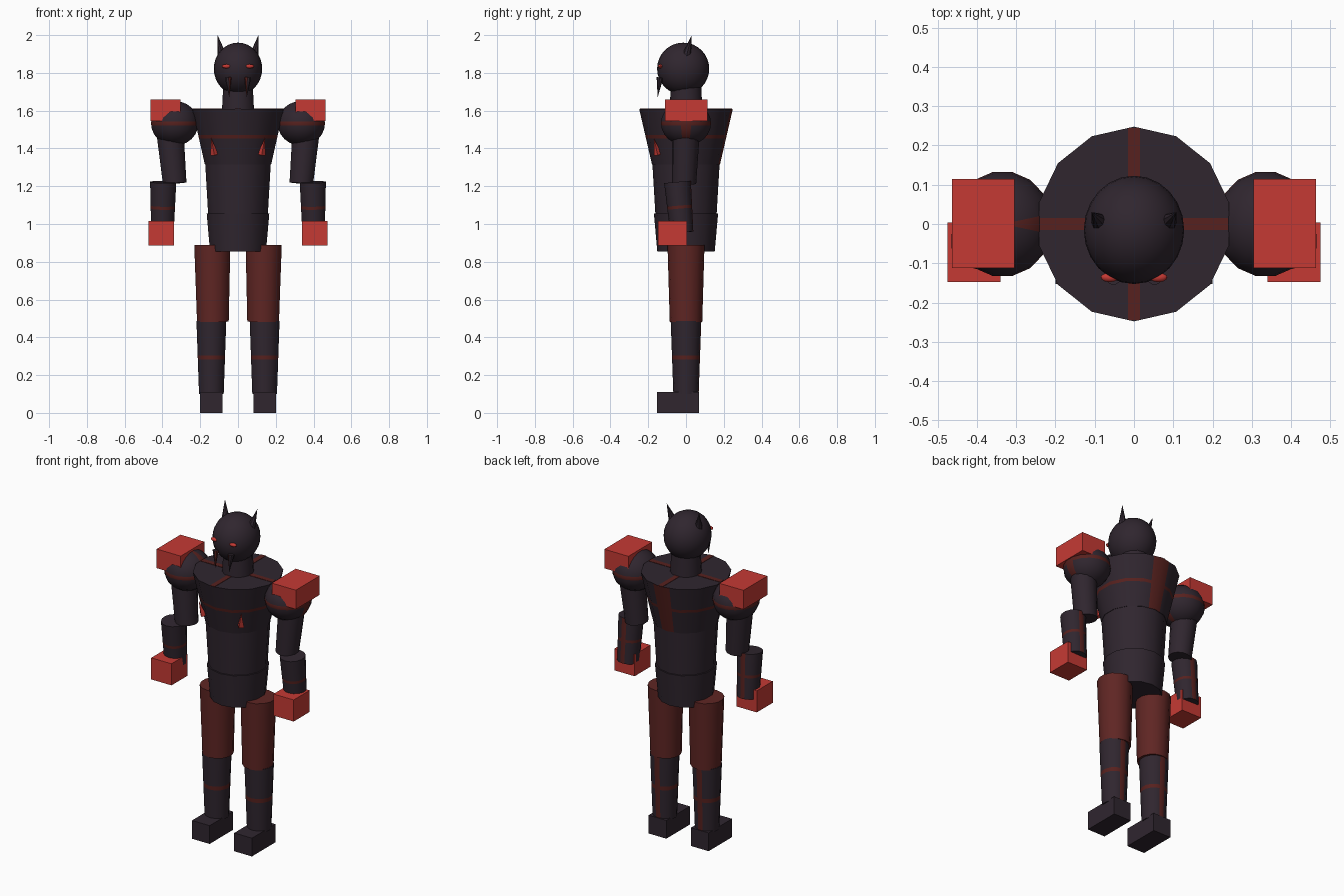
import bpy, bmesh, math
from mathutils import Vector, Matrix

cube = bpy.data.objects.get("Cube")
if cube:
    bpy.data.objects.remove(cube)


def material(name, rgb):
    m = bpy.data.materials.new(name)
    m.use_nodes = True
    m.diffuse_color = (*rgb, 1)
    m.node_tree.nodes["Principled BSDF"].inputs["Base Color"].default_value = (*rgb, 1)
    return m


DARK = material("dark armor", (0.029, 0.019, 0.028))
RED = material("bright red", (0.56, 0.042, 0.034))
MAROON = material("thigh maroon", (0.115, 0.019, 0.017))
STRIPE = material("stripe maroon", (0.095, 0.015, 0.013))
SIDES = 14


def finish(name, bm, mats, smooth=True):
    bmesh.ops.recalc_face_normals(bm, faces=bm.faces)
    mesh = bpy.data.meshes.new(name)
    bm.to_mesh(mesh)
    bm.free()
    for m in mats:
        mesh.materials.append(m)
    ob = bpy.data.objects.new(name, mesh)
    bpy.context.collection.objects.link(ob)
    if smooth:
        bpy.ops.object.select_all(action='DESELECT')
        ob.select_set(True)
        bpy.context.view_layer.objects.active = ob
        bpy.ops.object.shade_smooth_by_angle(angle=math.radians(32))
    return ob


def tube(name, bottom, top, r0, r1, color=DARK, striped=False):
    """Tapered prism; a striped one has a band at mid height and a strip down the back."""
    bottom, top = Vector(bottom), Vector(top)
    turn = Vector((0, 0, 1)).rotation_difference(top - bottom)
    step = math.tau / SIDES
    section = [Vector((math.sin(i * step), math.cos(i * step), 0)) for i in range(SIDES)]
    levels = [0, 1]
    if striped:
        section.insert(1, (section[0] + section[1]) / 2)
        section.append((section[-1] + section[0]) / 2)
        levels = [0, 0.47, 0.53, 1]
    bm = bmesh.new()
    rings = []
    for t in levels:
        r = r0 + (r1 - r0) * t
        rings.append([bm.verts.new(bottom.lerp(top, t) + turn @ (p * r)) for p in section])
    n = len(section)
    for k in range(len(rings) - 1):
        for i in range(n):
            j = (i + 1) % n
            f = bm.faces.new((rings[k][i], rings[k][j], rings[k + 1][j], rings[k + 1][i]))
            f.material_index = int(striped and (k == 1 or i in (0, n - 1)))
    bm.faces.new(rings[0])
    bm.faces.new(rings[-1])
    return finish(name, bm, [color, STRIPE])


def box(name, lo, hi, color):
    lo, hi = Vector(lo), Vector(hi)
    bm = bmesh.new()
    bmesh.ops.create_cube(bm, size=1)
    bmesh.ops.scale(bm, vec=hi - lo, verts=bm.verts)
    bmesh.ops.translate(bm, vec=(lo + hi) / 2, verts=bm.verts)
    return finish(name, bm, [color], False)


def ball(name, center, radii, color, segments=24, rings=16, banded=False):
    bm = bmesh.new()
    bmesh.ops.create_uvsphere(bm, u_segments=segments, v_segments=rings, radius=1)
    if banded:
        # equator band and a strip of faces on the +x side
        bmesh.ops.rotate(bm, matrix=Matrix.Rotation(math.pi / segments, 3, 'Z'), verts=bm.verts)
        for h in (-0.09, 0.09):
            bmesh.ops.bisect_plane(bm, geom=bm.verts[:] + bm.edges[:] + bm.faces[:],
                                   plane_co=(0, 0, h), plane_no=(0, 0, 1))
        for f in bm.faces:
            c = f.calc_center_median()
            f.material_index = int(abs(c.z) < 0.09 or abs(math.atan2(c.y, c.x)) < 0.1)
    bmesh.ops.scale(bm, vec=radii, verts=bm.verts)
    bmesh.ops.translate(bm, vec=center, verts=bm.verts)
    return finish(name, bm, [color, STRIPE])


def spike(name, base, tip, r, color, sides=8, inner=0):
    """Cone from base to tip; faces turned toward the inner side become maroon."""
    base, tip = Vector(base), Vector(tip)
    bm = bmesh.new()
    bmesh.ops.create_cone(bm, cap_ends=True, segments=sides, radius1=r, radius2=0,
                          depth=(tip - base).length)
    turn = Vector((0, 0, 1)).rotation_difference(tip - base).to_matrix().to_4x4()
    bmesh.ops.transform(bm, matrix=Matrix.Translation((base + tip) / 2) @ turn, verts=bm.verts)
    bm.normal_update()
    for f in bm.faces:
        f.material_index = int(inner * f.normal.x > 0.3)
    return finish(name, bm, [color, STRIPE], sides > 6)


# Torso
tube("chest", (0, 0, 1.315), (0, 0, 1.61), 0.18, 0.248, striped=True)
tube("abdomen", (0, 0, 1.05), (0, 0, 1.32), 0.162, 0.178)
tube("pelvis", (0, 0, 0.855), (0, 0, 1.055), 0.152, 0.17)
box("collar_stripe_across", (-0.24, -0.015, 1.606), (0.24, 0.015, 1.612), STRIPE)
box("collar_stripe_along", (-0.015, -0.244, 1.606), (0.015, 0.244, 1.612), STRIPE)

# Head
tube("neck", (0, 0, 1.6), (0, 0, 1.74), 0.087, 0.08)
ball("head", (0, -0.015, 1.822), (0.128, 0.138, 0.138), DARK)

for side, s in (("left", 1), ("right", -1)):
    # Face, horns and chest marks
    spike(side + "_horn", (s * 0.082, 0, 1.88), (s * 0.108, 0.03, 2.0), 0.027, DARK)
    ball(side + "_eye", (s * 0.062, -0.136, 1.835), (0.023, 0.012, 0.011), RED, 12, 8)
    spike(side + "_fang", (s * 0.052, -0.138, 1.775), (s * 0.046, -0.15, 1.67), 0.018,
          DARK, 8, -s)
    spike(side + "_chest_mark", (s * 0.125, -0.15, 1.367), (s * 0.142, -0.17, 1.455),
          0.021, RED, 4)

    # Arm
    ball(side + "_shoulder", (s * 0.335, 0, 1.533), (0.128, 0.135, 0.118), DARK, 16, 12, True)
    x0, x1 = sorted((s * 0.304, s * 0.464))
    box(side + "_shoulder_pad", (x0, -0.112, 1.545), (x1, 0.115, 1.66), RED)
    tube(side + "_upper_arm", (s * 0.335, -0.01, 1.215), (s * 0.363, 0, 1.52), 0.064, 0.075)
    tube(side + "_forearm", (s * 0.4, -0.022, 0.955), (s * 0.396, -0.045, 1.222),
         0.061, 0.071, striped=True)
    x0, x1 = sorted((s * 0.34, s * 0.475))
    box(side + "_hand", (x0, -0.148, 0.885), (x1, 0.004, 1.015), RED)

    # Leg
    tube(side + "_thigh", (s * 0.133, 0, 0.482), (s * 0.136, 0, 0.89), 0.086, 0.098, MAROON)
    tube(side + "_shin", (s * 0.141, 0, 0.1), (s * 0.141, 0, 0.487), 0.067, 0.081, striped=True)
    x0, x1 = sorted((s * 0.082, s * 0.2))
    box(side + "_foot", (x0, -0.153, 0), (x1, 0.07, 0.11), DARK)
